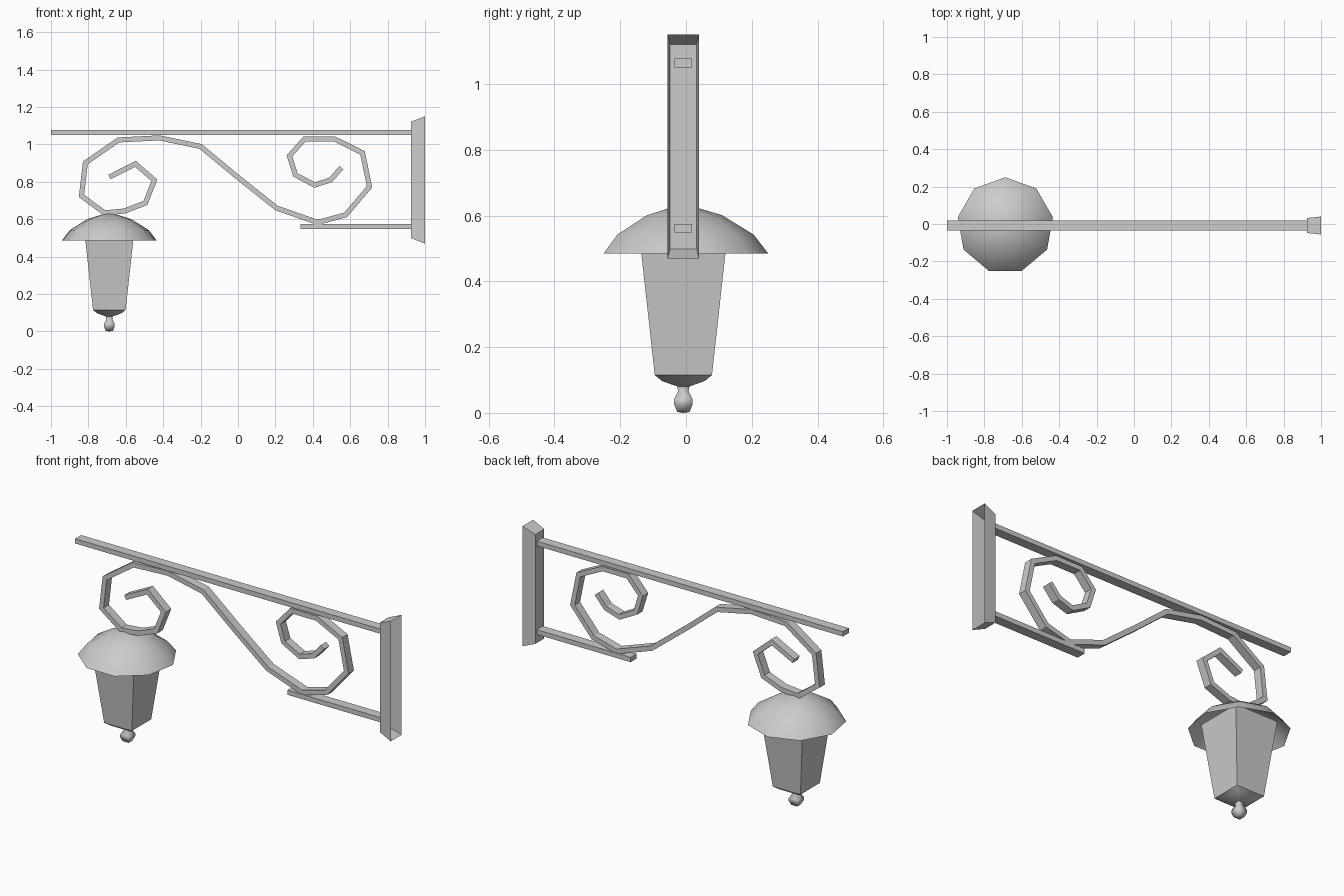
import bpy, bmesh
from math import cos, sin, radians, sqrt
from mathutils import Vector

if "Cube" in bpy.data.objects:
    bpy.data.objects.remove(bpy.data.objects["Cube"])

YC = -0.008          # common centre plane of the bracket
LX = -0.688          # lantern axis


def finish(name, bm, smooth=False):
    bmesh.ops.remove_doubles(bm, verts=bm.verts, dist=1e-5)
    bmesh.ops.recalc_face_normals(bm, faces=bm.faces)
    for f in bm.faces:
        f.smooth = smooth
    me = bpy.data.meshes.new(name)
    bm.to_mesh(me)
    bm.free()
    ob = bpy.data.objects.new(name, me)
    bpy.context.collection.objects.link(ob)
    return ob


def box(name, x0, x1, z0, z1, half_y):
    bm = bmesh.new()
    bmesh.ops.create_cube(bm, size=1)
    for v in bm.verts:
        v.co = ((x0 + x1) / 2 + v.co.x * (x1 - x0), YC + v.co.y * 2 * half_y,
                (z0 + z1) / 2 + v.co.z * (z1 - z0))
    return finish(name, bm)


def lathe(name, profile, sides, phase, scale=1.0, smooth=False):
    """Turn (radius, z) points around the lantern axis."""
    bm = bmesh.new()
    rings = []
    for r, z in profile:
        ring = []
        for k in range(sides):
            a = radians(phase + 360 * k / sides)
            ring.append(bm.verts.new((LX + r * scale * cos(a), YC + r * scale * sin(a), z)))
        rings.append(ring)
    for a, b in zip(rings, rings[1:]):
        for k in range(sides):
            n = (k + 1) % sides
            bm.faces.new((a[k], a[n], b[n], b[k]))
    return finish(name, bm, smooth)


def ribbon(name, path, thick, half_y):
    """Rectangular bar following an x-z path with mitred corners."""
    pts = [Vector(p) for p in path]
    bm = bmesh.new()
    rings = []
    for i, p in enumerate(pts):
        d0 = (p - pts[i - 1]).normalized() if i else (pts[1] - p).normalized()
        d1 = (pts[i + 1] - p).normalized() if i < len(pts) - 1 else d0
        n = Vector((-(d0 + d1).y, (d0 + d1).x)).normalized()
        n *= thick / 2 / n.dot(Vector((-d0.y, d0.x)))
        rings.append([bm.verts.new((p.x + s * n.x, YC + t * half_y, p.y + s * n.y))
                      for s, t in ((1, 1), (1, -1), (-1, -1), (-1, 1))])
    for a, b in zip(rings, rings[1:]):
        for k in range(4):
            n = (k + 1) % 4
            bm.faces.new((a[k], a[n], b[n], b[k]))
    bm.faces.new(rings[0])
    bm.faces.new(rings[-1])
    return finish(name, bm)


# Horizontal bars
box("top_bar", -1.0, 0.93, 1.051, 1.078, 0.027)
box("lower_bar", 0.335, 0.93, 0.548, 0.575, 0.027)

# Tapered wall plate, open at the back
bm = bmesh.new()
front, back = [[bm.verts.new((x, YC + s * hy, 0.81 + t * hz))
                for s, t in ((-1, -1), (1, -1), (1, 1), (-1, 1))]
               for x, hy, hz in ((0.925, 0.04, 0.311), (1.0, 0.048, 0.341))]
bm.faces.new(front)
for k in range(4):
    n = (k + 1) % 4
    bm.faces.new((front[k], front[n], back[n], back[k]))
finish("wall_plate", bm)

# S-shaped scroll with a spiral at each end
ribbon("scroll", [
    (-.687, .826), (-.548, .896), (-.447, .808), (-.495, .687), (-.607, .644),
    (-.714, .634), (-.837, .725), (-.816, .901), (-.639, 1.024), (-.42, 1.035),
    (-.20, .989), (-.003, .826), (.206, .660), (.425, .583), (.575, .623),
    (.703, .773), (.666, .955), (.516, 1.029), (.356, 1.029), (.275, .939),
    (.307, .837), (.409, .783), (.495, .810), (.553, .876)], 0.027, 0.024)

# Lantern: nine-sided shade, square glass body, square cap and finial
lathe("shade", [(0, .637), (.118, .601), (.214, .542), (.258, .485)], 9, 90, smooth=True)
lathe("lantern_body", [(0, .54), (.134, .54), (.087, .115)], 4, 45, sqrt(2))
lathe("lantern_cap", [(.087, .115), (.065, .097), (.02, .081), (0, .08)], 4, 45, sqrt(2), True)
lathe("finial", [(.019, .085), (.016, .065), (.028, .042), (.028, .026), (.019, .003), (0, 0)],
      4, 45, sqrt(2), True)
